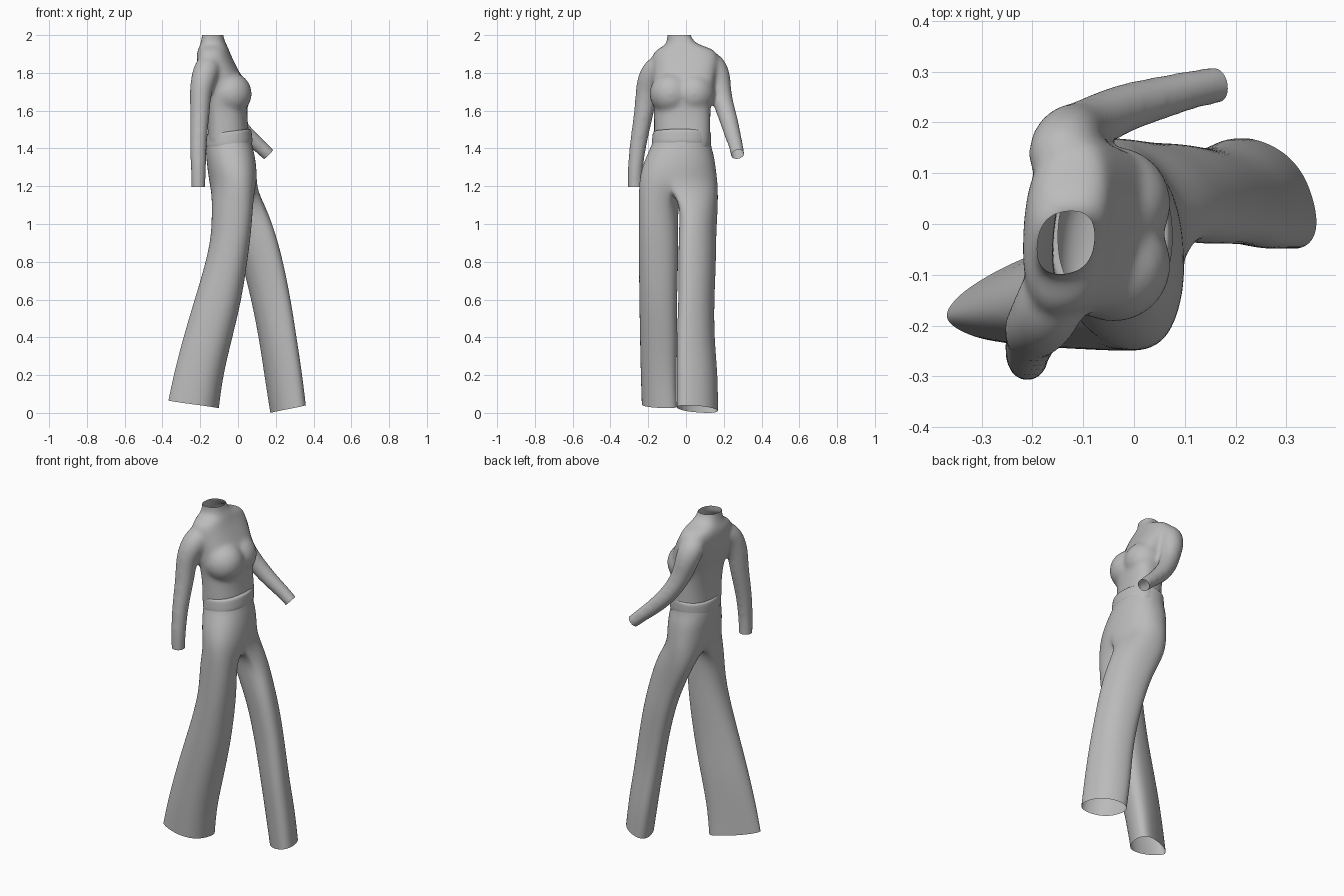
import bpy
import bmesh
import math
from mathutils import Matrix, Vector

CM = 0.01          # all part measurements below are in hundredths of a unit
SIDES = 32         # points around the torso and hips
INNER = 6          # steps along the inside of each trouser leg

default_cube = bpy.data.objects.get("Cube")
if default_cube:
    bpy.data.objects.remove(default_cube, do_unlink=True)

cloth = bpy.data.materials.new("grey cloth")
cloth.use_nodes = True
grey = (0.5, 0.5, 0.5, 1)
cloth.diffuse_color = grey
cloth.node_tree.nodes["Principled BSDF"].inputs["Base Color"].default_value = grey


def soft_power(value, power):
    return math.copysign(abs(value) ** power, value)


def box_point(box, angle, skew=0, power=1, side=1, taper=0):
    """Point on a rounded outline in the box x0, x1, y0, y1; taper narrows its -x end."""
    x0, x1, y0, y1 = box
    along = soft_power(math.cos(angle), power)
    across = soft_power(math.sin(angle + skew), power)
    across *= (1 + taper * along) / (1 + taper * taper / 2)
    return (x0 + x1 + (x1 - x0) * along) / 2, (y0 + y1 + side * (y1 - y0) * across) / 2


def flat_ring(row, skew=0, power=1, tilt=0):
    """Closed outline at one height; tilt lifts its +x side."""
    z, *box = row
    ring = []
    for i in range(SIDES):
        angle = math.tau * i / SIDES
        x, y = box_point(box, angle, skew, power)
        ring.append(Vector((x, y, z + tilt * math.cos(angle))) * CM)
    return ring


def add_ring(bm, points):
    return [bm.verts.new(p) for p in points]


def bridge(bm, first, second):
    count = len(first)
    for i in range(count):
        j = (i + 1) % count
        bm.faces.new((first[i], first[j], second[j], second[i]))


def loft(bm, rings, capped=False):
    loops = [add_ring(bm, ring) for ring in rings]
    for first, second in zip(loops, loops[1:]):
        bridge(bm, first, second)
    if capped:
        bm.faces.new(loops[0])
        bm.faces.new(loops[-1])
    return loops


def tube_rings(path):
    """Round cross-sections square to a path of x, y, z, radius."""
    centres = [Vector(p[:3]) * CM for p in path]
    rings = []
    for i, centre in enumerate(centres):
        ahead = centres[min(i + 1, len(path) - 1)]
        behind = centres[max(i - 1, 0)]
        tangent = (ahead - behind).normalized()
        across = tangent.cross(Vector((1, 0, 0))).normalized()
        upright = tangent.cross(across)
        radius = path[i][3] * CM
        ring = []
        for k in range(SIDES // 2):
            angle = math.tau * k / (SIDES // 2)
            offset = across * math.cos(angle) + upright * math.sin(angle)
            ring.append(centre + offset * radius)
        rings.append(ring)
    return rings


def finish(bm, name):
    bmesh.ops.recalc_face_normals(bm, faces=bm.faces[:])
    mesh = bpy.data.meshes.new(name)
    bm.to_mesh(mesh)
    bm.free()
    mesh.materials.append(cloth)
    for face in mesh.polygons:
        face.use_smooth = True
    obj = bpy.data.objects.new(name, mesh)
    bpy.context.scene.collection.objects.link(obj)
    return obj


def add_subsurf(obj):
    modifier = obj.modifiers.new("rounding", "SUBSURF")
    modifier.levels = modifier.render_levels = 2


# Fitted top: torso, bust and sleeves fused into one skin
torso_rows = [
    (134, -13, 4, -14, 10), (141, -16, 6, -17, 13), (148, -16, 6, -17, 13),
    (155, -16, 5, -17, 13), (162, -17, 5, -17, 13),
    (168, -18, 5, -18, 14), (174, -20, 4, -18, 15), (180, -21, 1, -18, 16),
    (186, -22, -2, -18, 17), (190, -22, -4, -18, 17), (193, -21, -5, -15, 14),
    (195, -20, -6, -10, 6), (199, -19, -8, -10, 2), (208, -19, -8, -10, 2),
]
right_sleeve = [
    (-15, -9, 185, 6), (-16, -15, 183, 7.3), (-18, -19, 178, 7), (-20, -21, 170, 6),
    (-20, -22, 160, 5.4),
    (-21, -25, 145, 4.7), (-21, -27, 130, 4.2), (-21, -27, 118, 3.8), (-21, -27, 104, 3.8),
]
left_sleeve = [
    (-14, 8, 186, 6), (-14, 14, 185, 7.5), (-13, 17, 179, 7), (-11, 18, 171, 6),
    (-8, 20, 163, 5.4),
    (-2, 23, 154, 5), (6, 25, 146, 4.4), (13, 27, 140, 3.8), (22, 28, 131, 3.8),
]
bm = bmesh.new()
loft(bm, [flat_ring(r, skew=0.2, power=0.8) for r in torso_rows], capped=True)
for sleeve in (right_sleeve, left_sleeve):
    loft(bm, tube_rings(sleeve), capped=True)
for y in (-8, 4):
    place = Matrix.Translation(Vector((-4, y, 169)) * CM)
    bmesh.ops.create_uvsphere(bm, u_segments=SIDES, v_segments=SIDES // 2,
                              radius=11.4 * CM, matrix=place)
draft = finish(bm, "top_draft")
add_subsurf(draft)
fuse = draft.modifiers.new("fuse", "REMESH")
fuse.mode = "VOXEL"
fuse.voxel_size = 0.009
relax = draft.modifiers.new("relax", "SMOOTH")
relax.factor = 0.5
relax.iterations = 25
fused = draft.evaluated_get(bpy.context.evaluated_depsgraph_get())
bm = bmesh.new()
bm.from_mesh(fused.to_mesh())
fused.to_mesh_clear()
bpy.data.objects.remove(draft, do_unlink=True)

# Open the collar and both cuffs
openings = [
    ((-13, -4, 200), (0, 0, 1)),
    ((-21, -27, 119.5), (0, 0, -1)),
    ((16, 28, 137), (0.7, 0.15, -0.7)),
]
for spot, direction in openings:
    bmesh.ops.bisect_plane(bm, geom=bm.verts[:] + bm.edges[:] + bm.faces[:],
                           plane_co=Vector(spot) * CM, plane_no=direction,
                           clear_outer=True)
finish(bm, "fitted_top")

# Trousers: hip rings that split at the crotch into two wide legs
hip_rows = [
    (147, -16, 6.5, -17, 13), (142, -17, 7.5, -18, 13), (136, -17, 9, -21, 15),
    (128, -16, 10, -24, 16), (120, -15, 10, -25, 17),
]
right_leg = [
    (109, -14, 8, -25, -4), (95, -14, 7, -25, -4), (80, -17, 5, -25, -4),
    (60, -23, 2, -25, -5), (40, -29, -3, -25, -5), (20, -34, -8, -25, -6),
    (4.5, -37, -10, -25, -6),
]
left_leg = [
    (109, -11, 15, -3, 17), (95, -4, 20, -4, 16), (80, 2, 24, -4, 16),
    (60, 7, 28, -4, 15), (40, 11, 31, -5, 15), (20, 14, 34, -5, 17),
    (2, 17, 36, -5, 17),
]
bm = bmesh.new()
hips = loft(bm, [flat_ring(r, skew=-0.05 * i, power=0.9)
                 for i, r in enumerate(hip_rows)])[-1]
half = SIDES // 2
back, front = hips[half].co, hips[0].co
crotch = []
for k in range(1, INNER):
    point = back.lerp(front, k / INNER)
    point.z -= 6 * CM * math.sin(math.pi * k / INNER)
    crotch.append(bm.verts.new(point))

REACH = 0.7        # how far the outer cloth wraps around to the inseam
outer_angles = [-REACH + (math.pi + 2 * REACH) * i / half for i in range(half + 1)]
inner_angles = [math.pi + REACH + (math.pi - 2 * REACH) * k / INNER
                for k in range(1, INNER)]
# rows, side, skew at the thigh, skew at the hem, taper at the hem
legs = [(left_leg, 1, -0.4, -0.5, 0), (right_leg, -1, 0.2, -0.45, 0.4)]
for rows, side, thigh_skew, hem_skew, taper in legs:
    previous = [hips[side * i % SIDES] for i in range(half + 1)] + crotch
    for step, (z, *box) in enumerate(rows):
        share = step / (len(rows) - 1)
        skew = thigh_skew + (hem_skew - thigh_skew) * share
        hem_tilt = 2 * side * share ** 4
        points = []
        for angle in outer_angles + inner_angles:
            x, y = box_point(box, angle, skew, 0.9, side, taper * share)
            points.append(Vector((x, y, z + hem_tilt * math.cos(angle))) * CM)
        ring = add_ring(bm, points)
        bridge(bm, previous, ring)
        previous = ring
add_subsurf(finish(bm, "trousers"))

# Waistband: thin strip sitting close around the waist
band_rows = [
    (142, -17, 7.5, -18, 13), (143, -17.2, 7.8, -18.2, 13.3),
    (147, -17, 7.3, -17.8, 13.3), (149, -16.7, 7, -17.5, 13.2), (149, -15, 5, -16, 11),
]
bm = bmesh.new()
loft(bm, [flat_ring(r, power=0.9, tilt=1.3) for r in band_rows])
add_subsurf(finish(bm, "waistband"))
